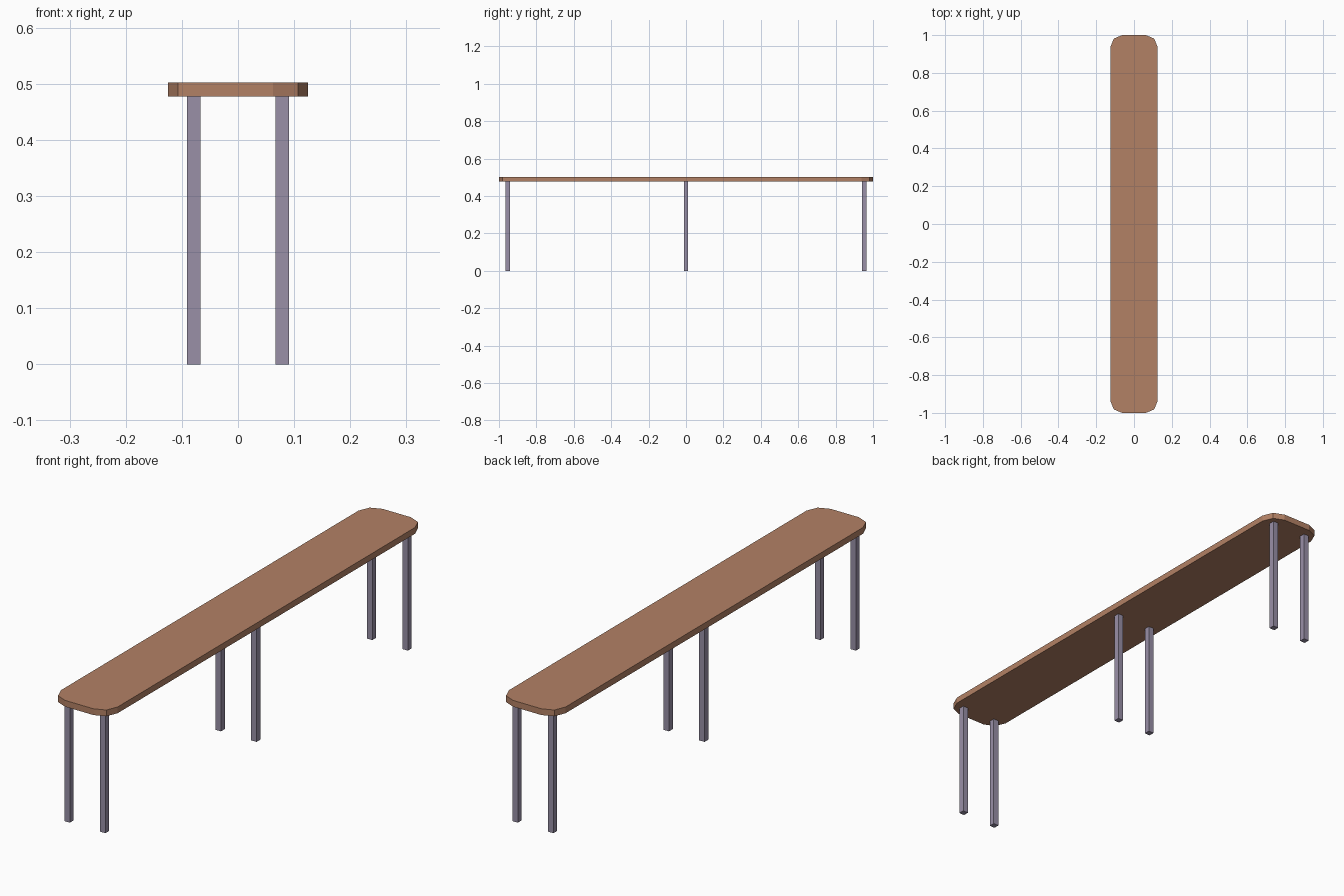
import bpy, bmesh, math

if "Cube" in bpy.data.objects:
    bpy.data.objects.remove(bpy.data.objects["Cube"])


def material(name, color):
    m = bpy.data.materials.new(name)
    m.diffuse_color = color
    m.use_nodes = True
    m.node_tree.nodes["Principled BSDF"].inputs["Base Color"].default_value = m.diffuse_color
    return m


def add_object(name, bm, mat):
    bmesh.ops.recalc_face_normals(bm, faces=bm.faces)
    mesh = bpy.data.meshes.new(name)
    bm.to_mesh(mesh)
    bm.free()
    mesh.materials.append(mat)
    obj = bpy.data.objects.new(name, mesh)
    bpy.context.collection.objects.link(obj)
    return obj


wood = material("wood", (0.45, 0.22, 0.13, 1))
metal = material("metal", (0.32, 0.28, 0.39, 1))

HALF_X, HALF_Y = 0.125, 1.0
SEAT_BOTTOM, SEAT_TOP = 0.477, 0.502
RADIUS = 0.0625

# Seat: plank with two-segment rounded corners
bm = bmesh.new()
outline = []
for i, (sx, sy) in enumerate([(1, 1), (-1, 1), (-1, -1), (1, -1)]):
    for step in range(3):
        a = math.radians(90 * i + 45 * step)
        outline.append(bm.verts.new((sx * (HALF_X - RADIUS) + RADIUS * math.cos(a),
                                     sy * (HALF_Y - RADIUS) + RADIUS * math.sin(a),
                                     SEAT_BOTTOM)))
base = bm.faces.new(outline)
ext = bmesh.ops.extrude_face_region(bm, geom=[base], use_keep_orig=True)
top = [v for v in ext["geom"] if isinstance(v, bmesh.types.BMVert)]
bmesh.ops.translate(bm, verts=top, vec=(0, 0, SEAT_TOP - SEAT_BOTTOM))
add_object("seat", bm, wood)

# Legs: three pairs of square posts
for row, y in (("front", -0.953), ("middle", 0.0), ("back", 0.953)):
    for side, x in (("left", -0.0785), ("right", 0.0785)):
        bm = bmesh.new()
        bmesh.ops.create_cube(bm, size=1)
        bmesh.ops.scale(bm, verts=bm.verts, vec=(0.024, 0.024, SEAT_BOTTOM))
        bmesh.ops.translate(bm, verts=bm.verts, vec=(x, y, SEAT_BOTTOM / 2))
        add_object(f"{row}_{side}_leg", bm, metal)
